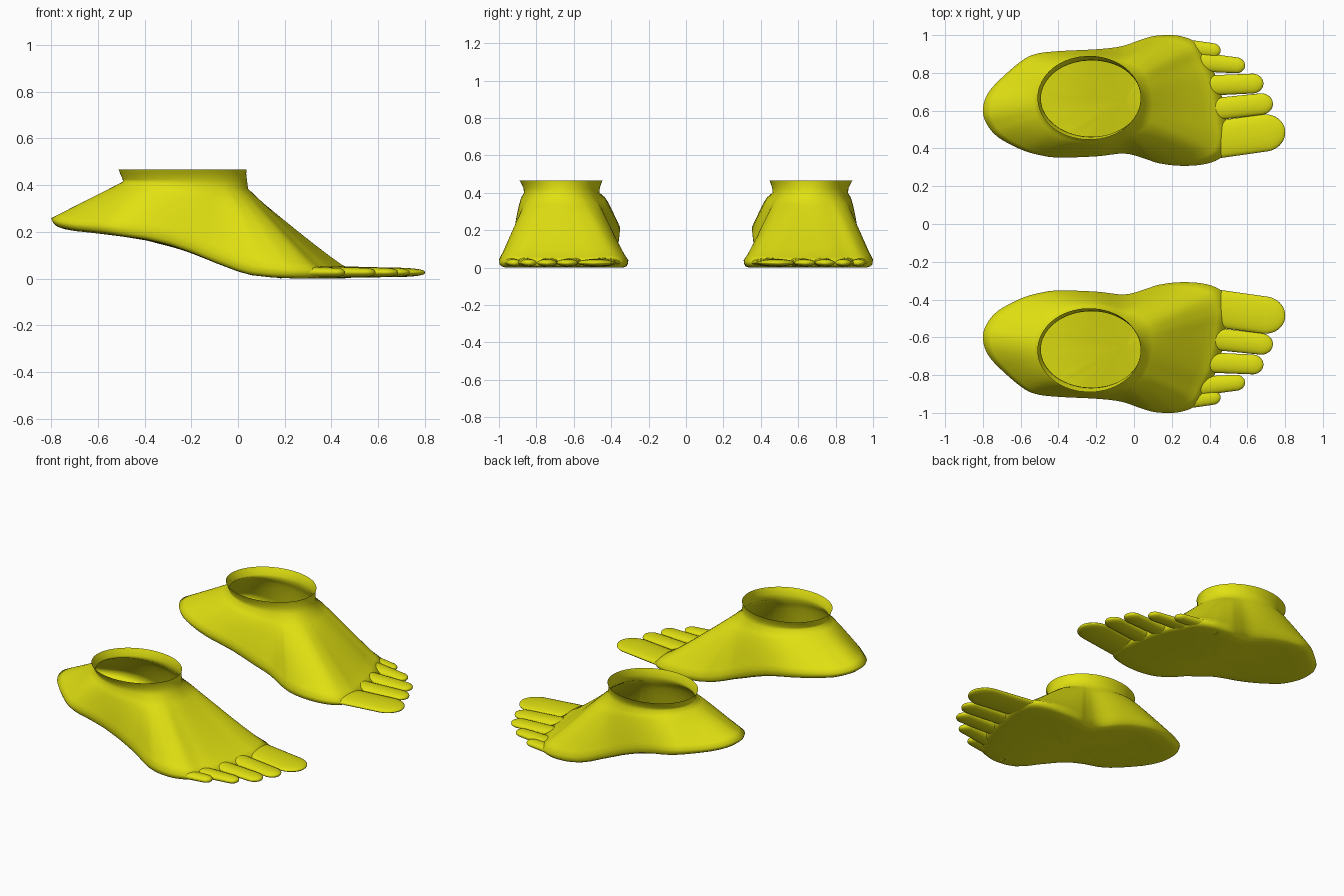
import bpy, bmesh, math
from mathutils import Vector

if "Cube" in bpy.data.objects:
    bpy.data.objects.remove(bpy.data.objects["Cube"])

skin = bpy.data.materials.new("yellow")
skin.diffuse_color = (0.75, 0.75, 0.006, 1)
skin.use_nodes = True
skin.node_tree.nodes["Principled BSDF"].inputs["Base Color"].default_value = skin.diffuse_color

# Plan outline of one foot: heel, inner side, toe bases, outer side
OUTLINE = [(-.80, .60), (-.78, .53), (-.72, .46), (-.60, .395), (-.50, .365),
           (-.40, .352), (-.20, .358), (-.05, .373), (.06, .345), (.13, .322),
           (.25, .308), (.38, .318), (.47, .36), (.50, .45), (.49, .54),
           (.465, .675), (.43, .79), (.385, .875), (.34, .955), (.25, .994),
           (.17, 1.0), (.10, .994), (.03, .973), (-.07, .94), (-.20, .925),
           (-.40, .915), (-.52, .90), (-.60, .86), (-.72, .755), (-.78, .68)]
# Height of the sole along x
SOLE = [(-.80, .228), (-.77, .216), (-.70, .203), (-.55, .188), (-.40, .168),
        (-.30, .145), (-.20, .11), (-.10, .068), (0, .03), (.06, .014),
        (.15, .004), (.25, 0), (.60, 0)]
# Toes: base x, y, tip x, y, half width at base and near the tip
TOES = [(.28, .425, .80, .497, .100, .098), (.36, .60, .735, .642, .060, .056),
        (.32, .73, .685, .746, .054, .052), (.27, .865, .588, .836, .054, .040),
        (.18, .945, .458, .915, .046, .036)]


def smooth_loop(pts, n=4):
    """Closed Catmull-Rom curve through the points."""
    p = [Vector(q) for q in pts]
    out = []
    for i in range(len(p)):
        a, b, c, d = p[i - 1], p[i], p[(i + 1) % len(p)], p[(i + 2) % len(p)]
        for k in range(n):
            t = k / n
            out.append(0.5 * (2 * b + (c - a) * t + (2 * a - 5 * b + 4 * c - d) * t ** 2
                              + (3 * b - a - 3 * c + d) * t ** 3))
    return out


def sole(x):
    if x <= SOLE[0][0]:
        return SOLE[0][1]
    for (x0, z0), (x1, z1) in zip(SOLE, SOLE[1:]):
        if x <= x1:
            return z0 + (z1 - z0) * (x - x0) / (x1 - x0)
    return SOLE[-1][1]


def loft(name, rings, side, caps):
    """Skin a list of rings; side = -1 mirrors the part in y."""
    bm = bmesh.new()
    loops = [[bm.verts.new((x, y * side, z)) for x, y, z in r] for r in rings]
    for a, b in zip(loops, loops[1:]):
        for i in range(len(a)):
            j = (i + 1) % len(a)
            bm.faces.new((a[i], a[j], b[j], b[i]))
    for k in caps:
        bm.faces.new(loops[k])
    bmesh.ops.recalc_face_normals(bm, faces=bm.faces)
    me = bpy.data.meshes.new(name)
    bm.to_mesh(me)
    bm.free()
    me.materials.append(skin)
    me.polygons.foreach_set("use_smooth", [True] * len(me.polygons))
    ob = bpy.data.objects.new(name, me)
    bpy.context.collection.objects.link(ob)


def foot_rings():
    cols = []
    for o in smooth_loop(OUTLINE):
        a = math.atan2((o.y - .668) / .222, (o.x + .237) / .274)
        c, s = math.cos(a), math.sin(a)
        # Flared ankle cuff
        col = [(-.237 + .274 * c, .668 + .222 * s, .466),
               (-.235 + .270 * c, .667 + .214 * s, .450),
               (-.228 + .266 * c, .665 + .204 * s, .425)]
        # Instep, sides and heel falling from the neck to the outline
        neck = Vector((-.225 + .268 * c, .664 + .202 * s, .40 - .015 * c))
        edge = Vector((o.x, o.y, sole(o.x) + .03 + .02 * s * s))
        front = max(0, c) ** 2
        power = 1 - .4 * s * s
        for k in range(9):
            t = k / 8
            q = neck.lerp(edge, t ** power)
            z = neck.z + (edge.z - neck.z) * t - .06 * front * t * math.sqrt(1 - t)
            col.append((q.x, q.y, z))
        # Rounded edge and sole
        mid = Vector((-.05, .65))
        for f, lift in ((.988, .4), (.965, .15), (.92, .02), (.75, 0), (.5, 0), (.25, 0), (.04, 0)):
            q = mid.lerp(o, f)
            z = sole(q.x)
            col.append((q.x, q.y, z + (edge.z - sole(o.x)) * lift))
        cols.append(col)
    return list(zip(*cols))


def toe_rings(x0, y0, x1, y1, w0, w1, n=14, sides=20):
    base, tip = Vector((x0, y0)), Vector((x1, y1))
    d = (tip - base).normalized()
    across = Vector((-d.y, d.x))
    start = 1 - 1.1 * w1 / (tip - base).length      # where the round tip begins
    us = [start * k / 5 for k in range(6)]
    us += [start + (1 - start) * math.sin(k / n * math.pi / 2) for k in range(1, n)]
    rings = []
    for u in us:
        v = max(0, (u - start) / (1 - start))
        r = math.sqrt(1 - v * v)
        w = (w0 + (w1 - w0) * u) * r
        h = (.027 - .009 * u) * r ** .7
        zc = .028 - .002 * u
        p = base.lerp(tip, u)
        ring = []
        for i in range(sides):
            a = 2 * math.pi * i / sides
            q = p + across * w * math.cos(a)
            ring.append((q.x, q.y, zc + h * math.sin(a)))
        rings.append(ring)
    return rings


for label, side in (("left", 1), ("right", -1)):
    loft(label + "_foot", foot_rings(), side, [-1])
    for i, toe in enumerate(TOES):
        loft(f"{label}_toe_{i + 1}", toe_rings(*toe), side, [0, -1])
